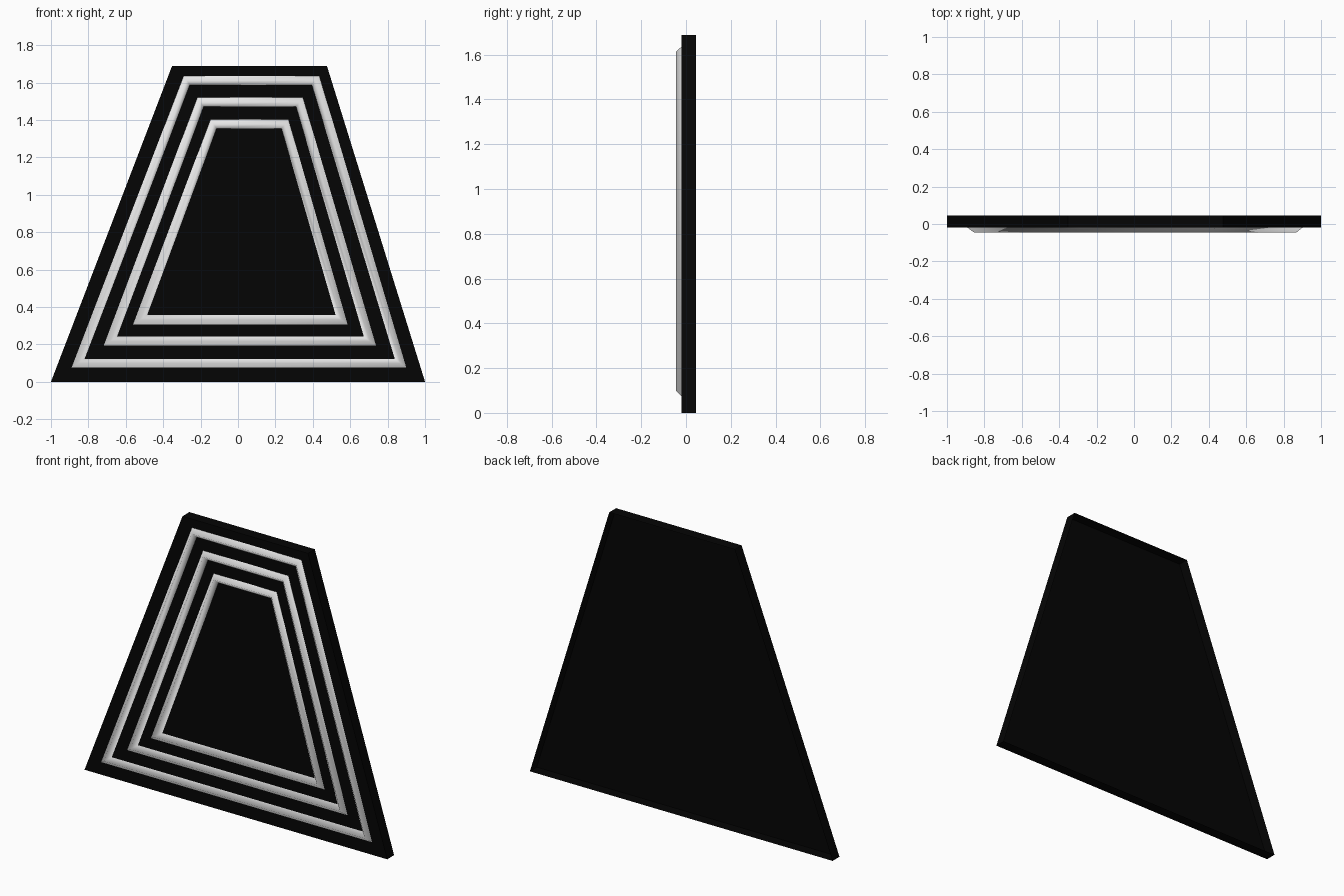
import bpy
import bmesh

if "Cube" in bpy.data.objects:
    bpy.data.objects.remove(bpy.data.objects["Cube"])


def material(name, value):
    m = bpy.data.materials.new(name)
    m.diffuse_color = (value, value, value, 1)
    m.use_nodes = True
    m.node_tree.nodes["Principled BSDF"].inputs["Base Color"].default_value = m.diffuse_color
    return m


BLACK = material("black", 0.0015)
WHITE = material("off white", 0.8)
FACE_Y, BACK_Y, RIDGE_Y = -0.02, 0.045, -0.045


def corners(z0, xl0, xr0, z1, xl1, xr1):
    """Four (x, z) corners of a trapezoid, counter-clockwise from bottom left."""
    return [(xl0, z0), (xr0, z0), (xr1, z1), (xl1, z1)]


def loft(name, loops, mat, cap=False, smooth=False):
    """Join successive (outline, y) loops, optionally capping the last one."""
    bm = bmesh.new()
    rows = [[bm.verts.new((x, y, z)) for x, z in pts] for pts, y in loops]
    for a, b in zip(rows, rows[1:]):
        for i in range(4):
            j = (i + 1) % 4
            bm.faces.new((a[i], a[j], b[j], b[i]))
    if cap:
        bm.faces.new(rows[-1])
    for f in bm.faces:
        f.smooth = smooth
    mesh = bpy.data.meshes.new(name)
    bm.to_mesh(mesh)
    bm.free()
    mesh.materials.append(mat)
    obj = bpy.data.objects.new(name, mesh)
    bpy.context.collection.objects.link(obj)
    return obj


# Trapezoid panel: front face and side walls, open at the back
slab = corners(0, -1, 1, 1.687, -0.353, 0.476)
loft("panel", [(slab, BACK_Y), (slab, FACE_Y)], BLACK, cap=True)

# Raised ridged frames: outer and inner outlines, with the ridge midway
frames = {
    "outer_trim": ((0.075, -0.89, 0.90, 1.636, -0.29, 0.434),
                   (0.123, -0.82, 0.838, 1.588, -0.258, 0.395)),
    "middle_trim": ((0.193, -0.718, 0.738, 1.519, -0.217, 0.347),
                    (0.241, -0.647, 0.673, 1.471, -0.184, 0.311)),
    "inner_trim": ((0.306, -0.561, 0.586, 1.401, -0.147, 0.27),
                   (0.356, -0.486, 0.522, 1.354, -0.115, 0.233)),
}
for name, (outer, inner) in frames.items():
    mid = [(a + b) / 2 for a, b in zip(outer, inner)]
    loft(name, [(corners(*outer), FACE_Y), (corners(*mid), RIDGE_Y),
                (corners(*inner), FACE_Y)], WHITE, smooth=True)
